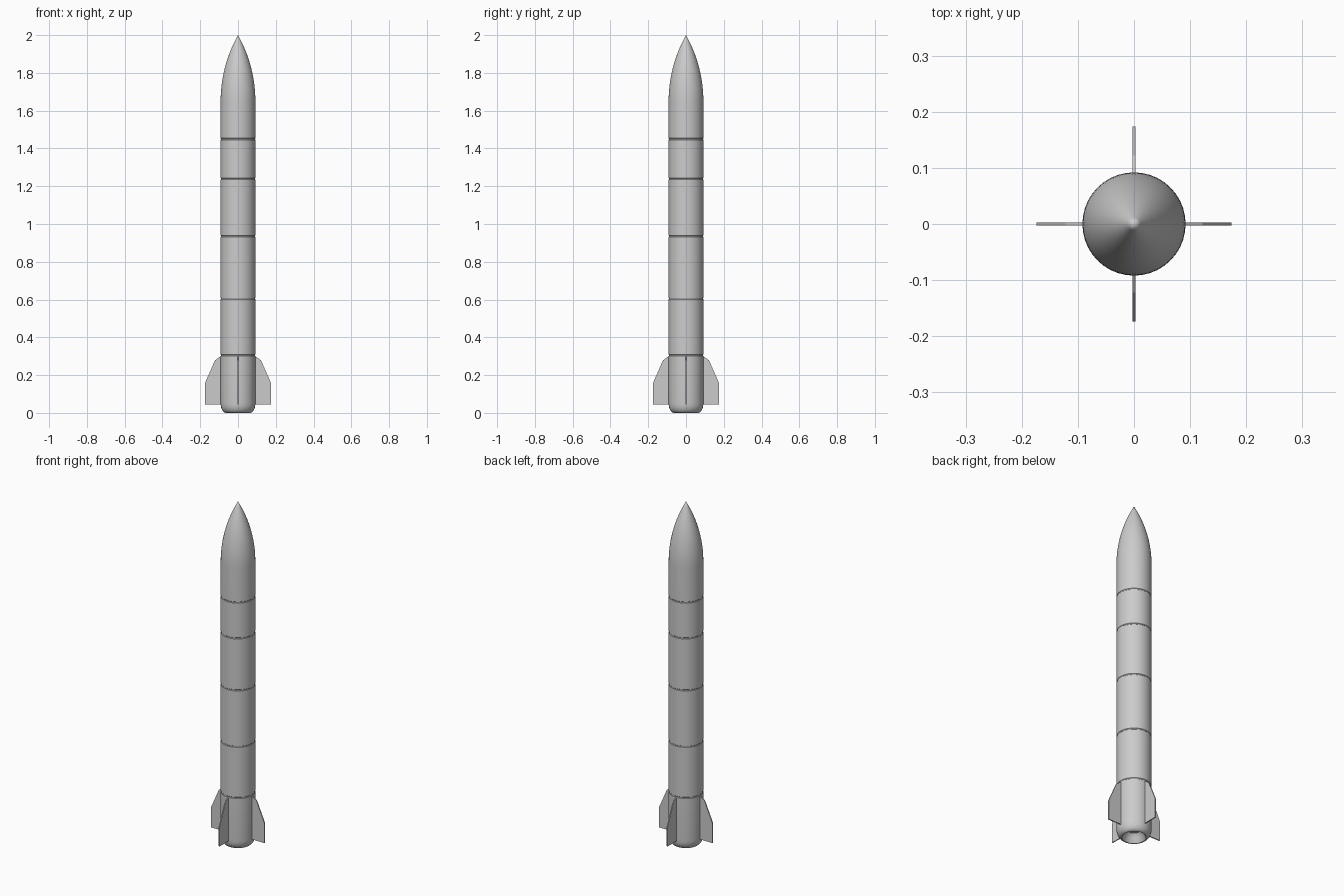
import bpy
import math

if "Cube" in bpy.data.objects:
    bpy.data.objects.remove(bpy.data.objects["Cube"])

SIDES = 40
R = 0.092


def make_object(name, verts, faces):
    mesh = bpy.data.meshes.new(name)
    mesh.from_pydata(verts, [], faces)
    mesh.validate()
    obj = bpy.data.objects.new(name, mesh)
    bpy.context.collection.objects.link(obj)
    return obj


def lathe(name, profile):
    """Revolve (radius, z) points about z; a zero radius becomes a pole."""
    verts, rings = [], []
    for r, z in profile:
        count = 1 if r == 0 else SIDES
        rings.append([len(verts) + i % count for i in range(SIDES)])
        for i in range(count):
            a = 2 * math.pi * i / SIDES
            verts.append((r * math.cos(a), r * math.sin(a), z))
    faces = []
    for low, high in zip(rings, rings[1:]):
        for i in range(SIDES):
            j = (i + 1) % SIDES
            quad = dict.fromkeys((low[i], low[j], high[j], high[i]))
            faces.append(list(quad))
    obj = make_object(name, verts, faces)
    bpy.ops.object.select_all(action='DESELECT')
    obj.select_set(True)
    bpy.context.view_layer.objects.active = obj
    bpy.ops.object.shade_smooth_by_angle(angle=math.radians(40))
    return obj


# Fuselage: recessed exhaust, rounded tail, shallow panel grooves
body = [(0, 0.05), (0.035, 0.046), (0.052, 0.028), (0.06, 0.004), (0.064, 0)]
for k in range(1, 7):
    a = math.pi / 2 * k / 6
    body.append((0.064 + (R - 0.064) * math.sin(a), 0.05 * (1 - math.cos(a))))
for z in (0.305, 0.605, 0.935, 1.24, 1.45):
    body += [(R, z - 0.004), (R - 0.002, z - 0.002),
             (R - 0.002, z + 0.002), (R, z + 0.004)]
body.append((R, 1.65))

# Ogive nose continuing from the tube
length = 2.0 - 1.65
rho = (R * R + length * length) / (2 * R)
nose = []
for k in range(17):
    d = length * k / 16
    r = math.sqrt(rho * rho - d * d) + R - rho
    nose.append((0 if k == 16 else r, 1.65 + d))
lathe("fuselage", body + nose[1:])

# Four tail fins, clipped leading corner
outline = [(0.085, 0.045), (0.174, 0.045), (0.174, 0.16),
           (0.122, 0.278), (0.085, 0.305)]
n, half = len(outline), 0.003
verts = [(x, s * half, z) for s in (-1, 1) for x, z in outline]
faces = [list(range(n)), list(range(2 * n - 1, n - 1, -1))]
faces += [[i, i + n, (i + 1) % n + n, (i + 1) % n] for i in range(n)]
for k in range(4):
    fin = make_object(f"fin_{k + 1}", verts, faces)
    fin.rotation_euler.z = k * math.pi / 2
